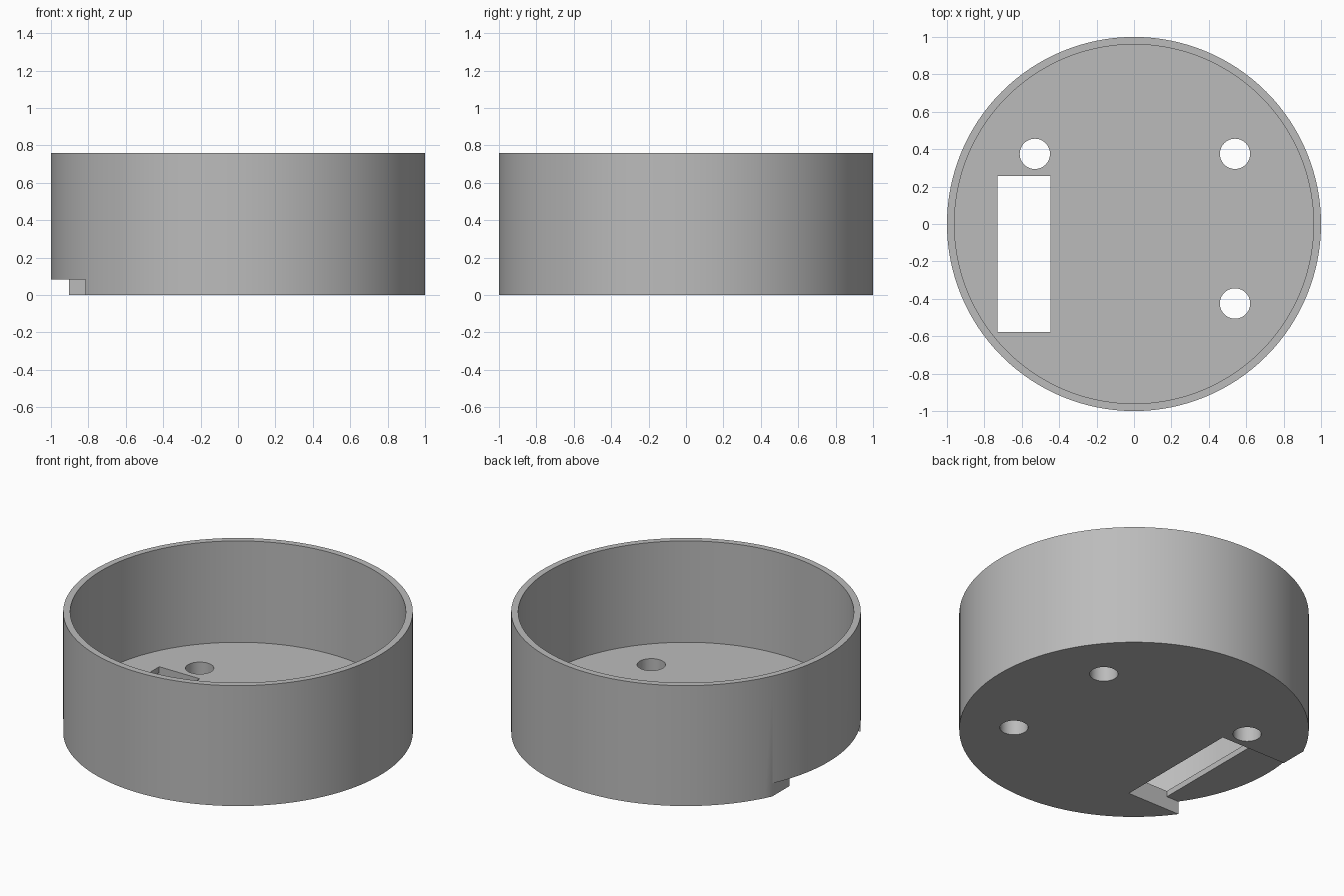
import bpy, bmesh, math

if "Cube" in bpy.data.objects:
    bpy.data.objects.remove(bpy.data.objects["Cube"])

SEGMENTS = 128
grey = bpy.data.materials.new("plain grey")
grey.diffuse_color = (0.5, 0.5, 0.5, 1)
grey.use_nodes = True
grey.node_tree.nodes["Principled BSDF"].inputs["Base Color"].default_value = grey.diffuse_color


def make_object(name, bm):
    bmesh.ops.recalc_face_normals(bm, faces=bm.faces)
    mesh = bpy.data.meshes.new(name)
    bm.to_mesh(mesh)
    bm.free()
    mesh.materials.append(grey)
    obj = bpy.data.objects.new(name, mesh)
    bpy.context.collection.objects.link(obj)
    return obj


def box(name, x0, x1, y0, y1, z0, z1):
    bm = bmesh.new()
    bmesh.ops.create_cube(bm, size=1)
    for v in bm.verts:
        v.co = ((x0 + x1) / 2 + v.co.x * (x1 - x0),
                (y0 + y1) / 2 + v.co.y * (y1 - y0),
                (z0 + z1) / 2 + v.co.z * (z1 - z0))
    return make_object(name, bm)


def cylinder(name, x, y, r, z0, z1, segments):
    bm = bmesh.new()
    bmesh.ops.create_cone(bm, cap_ends=True, segments=segments,
                          radius1=r, radius2=r, depth=z1 - z0)
    bmesh.ops.translate(bm, verts=bm.verts, vec=(x, y, (z0 + z1) / 2))
    return make_object(name, bm)


# Round cup: rings of the wall profile, bridged, with flat caps
bm = bmesh.new()
rings = []
for r, z in [(1, 0), (1, 0.76), (0.96, 0.76), (0.96, 0.12)]:
    rings.append([bm.verts.new((r * math.cos(2 * math.pi * i / SEGMENTS),
                                r * math.sin(2 * math.pi * i / SEGMENTS), z))
                  for i in range(SEGMENTS)])
for a, b in zip(rings, rings[1:]):
    for i in range(SEGMENTS):
        j = (i + 1) % SEGMENTS
        bm.faces.new((a[i], a[j], b[j], b[i]))
bm.faces.new(rings[0])
bm.faces.new(rings[-1])
cup = make_object("round_cup", bm)

cutters = [
    # Shallow recess under the base, open through the rim
    box("recess_cutter", -1.2, -0.447, -0.578, 0.257, -0.1, 0.083),
    # Narrow straight step continuing the recess along the rim
    box("rim_step_cutter", -1.2, -0.903, -0.2, 0.7, -0.1, 0.083),
    # Rectangular window through the floor
    box("window_cutter", -0.73, -0.447, -0.578, 0.257, -0.1, 0.3),
]
# Three screw holes
for x, y in [(-0.53, 0.375), (0.54, 0.375), (0.54, -0.425)]:
    cutters.append(cylinder("hole_cutter", x, y, 0.081, -0.1, 0.3, 48))

# Cut everything out of the cup, then drop the cutters
bpy.context.view_layer.objects.active = cup
for cutter in cutters:
    cutter.hide_render = True
    mod = cup.modifiers.new("cut", 'BOOLEAN')
    mod.operation = 'DIFFERENCE'
    mod.solver = 'EXACT'
    mod.object = cutter
    bpy.ops.object.modifier_apply(modifier=mod.name)
    bpy.data.objects.remove(cutter, do_unlink=True)

# Smooth curved walls, sharp edges kept
bpy.ops.object.select_all(action='DESELECT')
cup.select_set(True)
bpy.ops.object.shade_smooth_by_angle(angle=math.radians(30))
